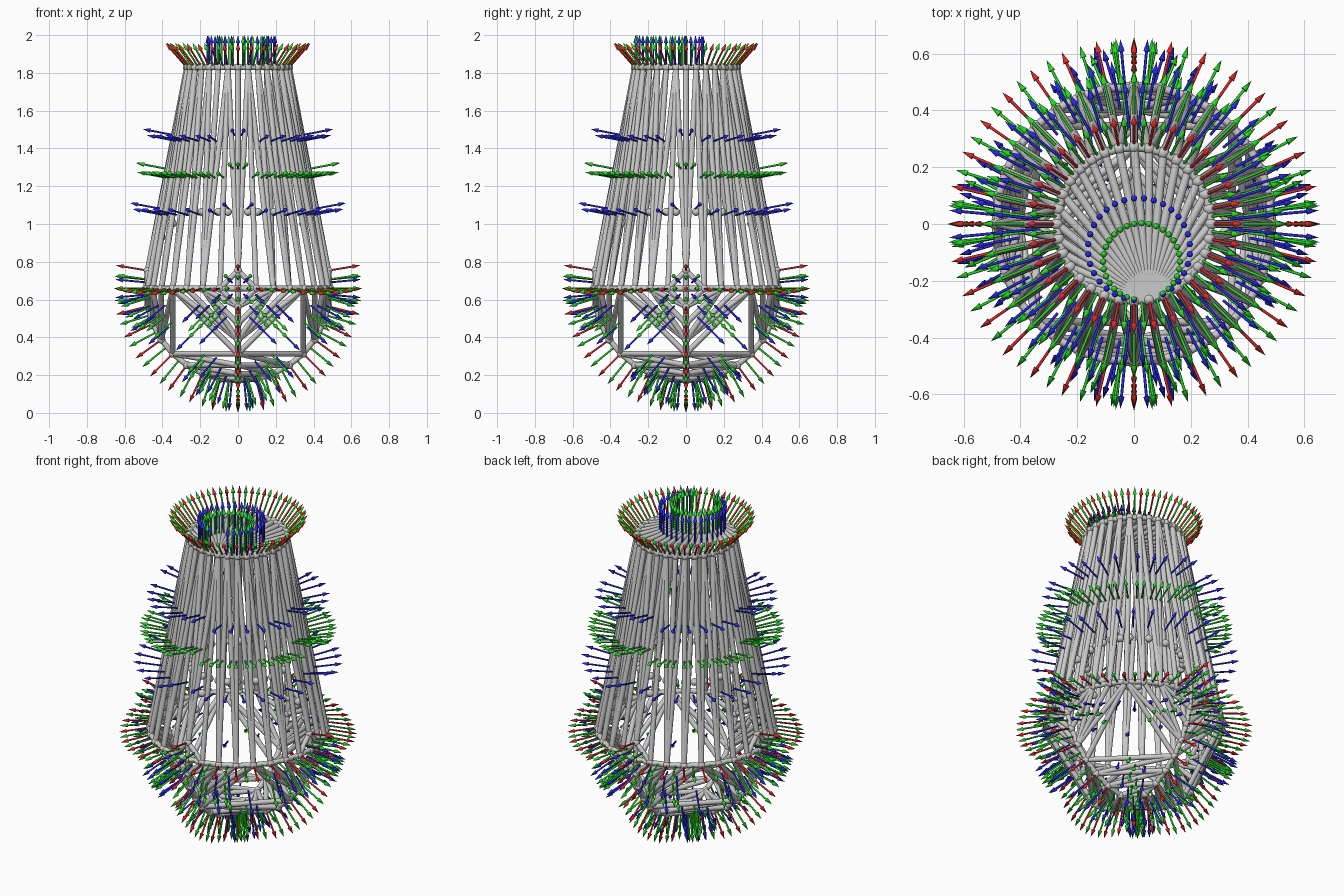
import bpy, bmesh
from math import sin, cos, pi, radians
from mathutils import Vector, Matrix

if "Cube" in bpy.data.objects:
    bpy.data.objects.remove(bpy.data.objects["Cube"])

R, ZC, TOP, ARROW = 0.4878, 0.6585, 1.829, 0.1707
N = 32
TUBE, BALL = 0.0146, 0.0215
CAP = R * cos(radians(56.25))

# Point set: equator, two upright circles, an inner ring and the top ring
points = {}


def add(x, y, z):
    points[(round(x, 4), round(y, 4), round(z, 4))] = Vector((x, y, z))


for i in range(N):
    a = 2 * pi * i / N
    c, s = cos(a), sin(a)
    add(R * c, R * s, ZC)
    add(CAP * c, CAP * s, TOP)
    add(CAP * c, CAP * s, ZC + R * sin(radians(56.25)))
    if s < 0.84:
        add(R * c, 0, ZC + R * s)
        add(0, R * c, ZC + R * s)
points = list(points.values())

# Convex hull of the points, with flat areas split into fans
raw = bmesh.new()
for p in points:
    raw.verts.new(p)
res = bmesh.ops.convex_hull(raw, input=raw.verts[:])
bmesh.ops.delete(raw, geom=[v for v in raw.verts if not v.link_faces], context='VERTS')
bmesh.ops.dissolve_limit(raw, angle_limit=0.003, verts=raw.verts[:], edges=raw.edges[:])
raw.verts.index_update()

hull = bmesh.new()
hv = [hull.verts.new(v.co) for v in raw.verts]
fan_dir = Vector((sin(2 * pi / N), -cos(2 * pi / N), 0))
for f in raw.faces:
    loop = [hv[v.index] for v in f.verts]
    k = 0
    if len(loop) > 6:
        k = max(range(len(loop)), key=lambda j: loop[j].co.dot(fan_dir))
    loop = loop[k:] + loop[:k]
    for j in range(1, len(loop) - 1):
        hull.faces.new((loop[0], loop[j], loop[j + 1]))
raw.free()
bmesh.ops.recalc_face_normals(hull, faces=hull.faces[:])
hull.normal_update()


def finish(bm, name, color=None):
    for f in bm.faces:
        f.smooth = len(f.verts) < 5
    for e in bm.edges:
        if len(e.link_faces) == 2 and e.calc_face_angle(0) > radians(50):
            e.smooth = False
    me = bpy.data.meshes.new(name)
    bm.to_mesh(me)
    bm.free()
    ob = bpy.data.objects.new(name, me)
    bpy.context.collection.objects.link(ob)
    if color:
        mat = bpy.data.materials.new(name + "_color")
        mat.diffuse_color = color
        mat.use_nodes = True
        mat.node_tree.nodes["Principled BSDF"].inputs["Base Color"].default_value = mat.diffuse_color
        me.materials.append(mat)


def rod(bm, a, b, r1, r2, sides):
    d = b - a
    m = Matrix.Translation((a + b) / 2) @ d.to_track_quat('Z', 'Y').to_matrix().to_4x4()
    bmesh.ops.create_cone(bm, cap_ends=True, segments=sides, radius1=r1,
                          radius2=r2, depth=d.length, matrix=m)


def arrows(name, rays, color):
    bm = bmesh.new()
    for p, n in rays:
        n = n.normalized()
        neck = p + n * ARROW * 0.75
        rod(bm, p, neck, 0.005, 0.005, 8)
        rod(bm, neck, p + n * ARROW, 0.0115, 0.0, 8)
    finish(bm, name, color)


# Balls on every point, including the loose inner ones
balls = bmesh.new()
for p in points:
    bmesh.ops.create_uvsphere(balls, u_segments=14, v_segments=8, radius=BALL,
                              matrix=Matrix.Translation(p))
finish(balls, "joint_balls")

# Tubes along every hull edge
tubes = bmesh.new()
for e in hull.edges:
    rod(tubes, e.verts[0].co, e.verts[1].co, TUBE, TUBE, 12)
finish(tubes, "edge_tubes")

# Arrows: corners red, edges green, faces blue
arrows("corner_arrows", [(v.co, v.normal) for v in hull.verts if v.link_faces],
       (0.8, 0.02, 0.02, 1))
arrows("edge_arrows", [((e.verts[0].co + e.verts[1].co) / 2,
                        sum((f.normal for f in e.link_faces), Vector()))
                       for e in hull.edges], (0.02, 0.7, 0.02, 1))
arrows("face_arrows", [(f.calc_center_median(), f.normal) for f in hull.faces],
       (0.02, 0.02, 0.8, 1))
hull.free()
